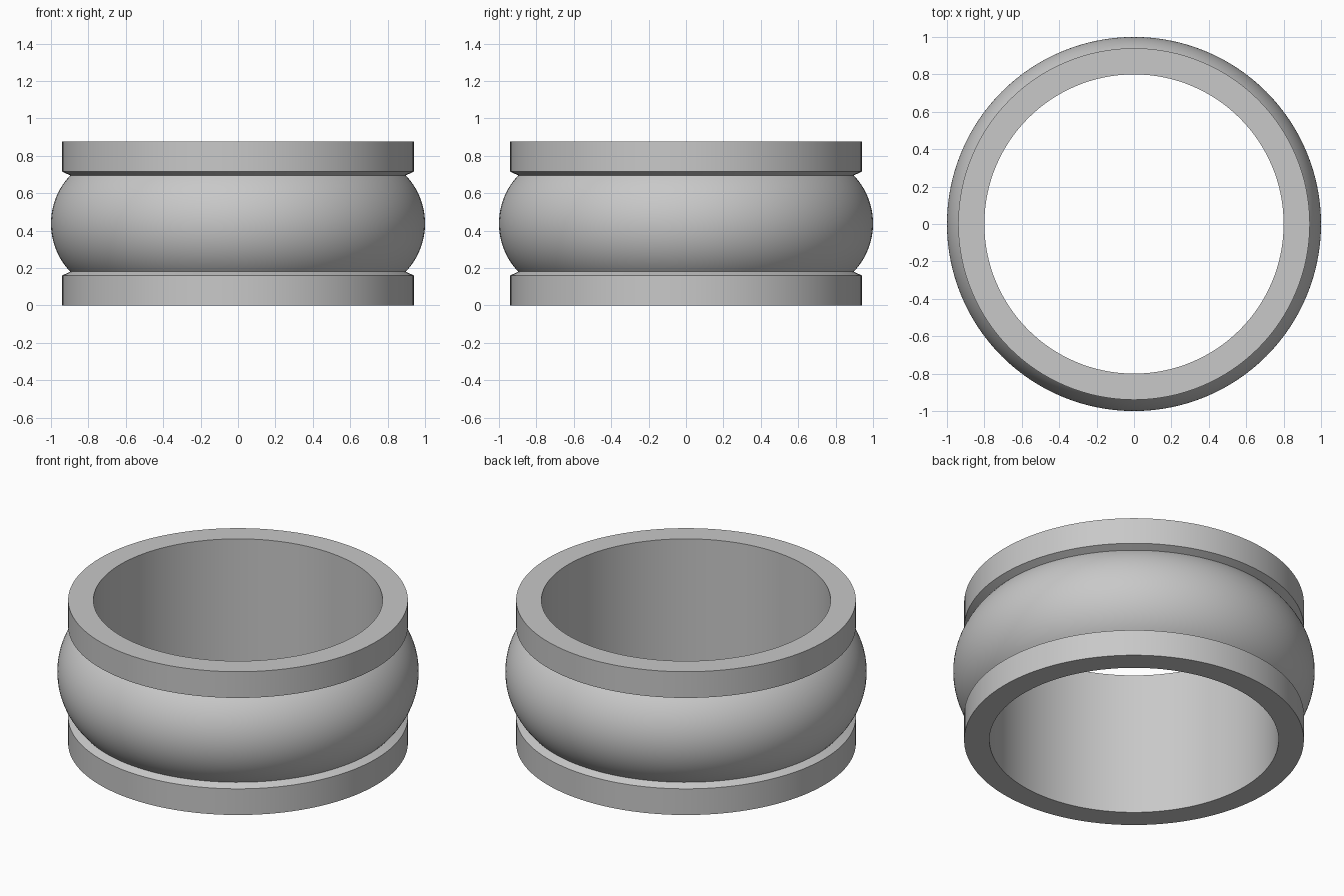
import bpy, bmesh, math

cube = bpy.data.objects.get("Cube")
if cube:
    bpy.data.objects.remove(cube)

SEGMENTS, ARC_STEPS = 128, 32
HEIGHT = 0.875
INNER, RIM, GROOVE, BULGE = 0.80, 0.94, 0.897, 1.0
RIM_TOP, GROOVE_Z = 0.16, 0.18

# Grey metal
metal = bpy.data.materials.new("grey metal")
metal.use_nodes = True
colour = (0.58, 0.58, 0.58, 1)
metal.diffuse_color = colour
metal.node_tree.nodes["Principled BSDF"].inputs["Base Color"].default_value = colour


def bulge_arc():
    """Circular arc between the two grooves, touching the widest radius."""
    half = HEIGHT / 2 - GROOVE_Z
    sag = BULGE - GROOVE
    radius = (half ** 2 + sag ** 2) / (2 * sag)
    limit = math.asin(half / radius)
    angles = [limit * (2 * i / ARC_STEPS - 1) for i in range(ARC_STEPS + 1)]
    return [(BULGE - radius + radius * math.cos(a),
             HEIGHT / 2 + radius * math.sin(a)) for a in angles]


def lathe(name, profile):
    """Revolve a closed (radius, z) profile around the vertical axis."""
    bm = bmesh.new()
    rings = []
    for i in range(SEGMENTS):
        a = math.tau * i / SEGMENTS
        rings.append([bm.verts.new((r * math.cos(a), r * math.sin(a), z))
                      for r, z in profile])
    count = len(profile)
    for i, ring in enumerate(rings):
        following = rings[(i + 1) % SEGMENTS]
        for j in range(count):
            k = (j + 1) % count
            bm.faces.new((ring[j], following[j], following[k], ring[k]))
    bmesh.ops.recalc_face_normals(bm, faces=bm.faces)
    mesh = bpy.data.meshes.new(name)
    bm.to_mesh(mesh)
    bm.free()
    mesh.materials.append(metal)
    obj = bpy.data.objects.new(name, mesh)
    bpy.context.collection.objects.link(obj)
    return obj


# Lower rim, domed middle, and the rim mirrored to the top
lower = [(INNER, 0), (RIM, 0), (RIM, RIM_TOP)]
upper = [(r, HEIGHT - z) for r, z in reversed(lower)]
band = lathe("ring_band", lower + bulge_arc() + upper)

# Smooth curves, crisp rims and grooves
bpy.ops.object.select_all(action='DESELECT')
band.select_set(True)
bpy.context.view_layer.objects.active = band
bpy.ops.object.shade_smooth_by_angle(angle=math.radians(25))
